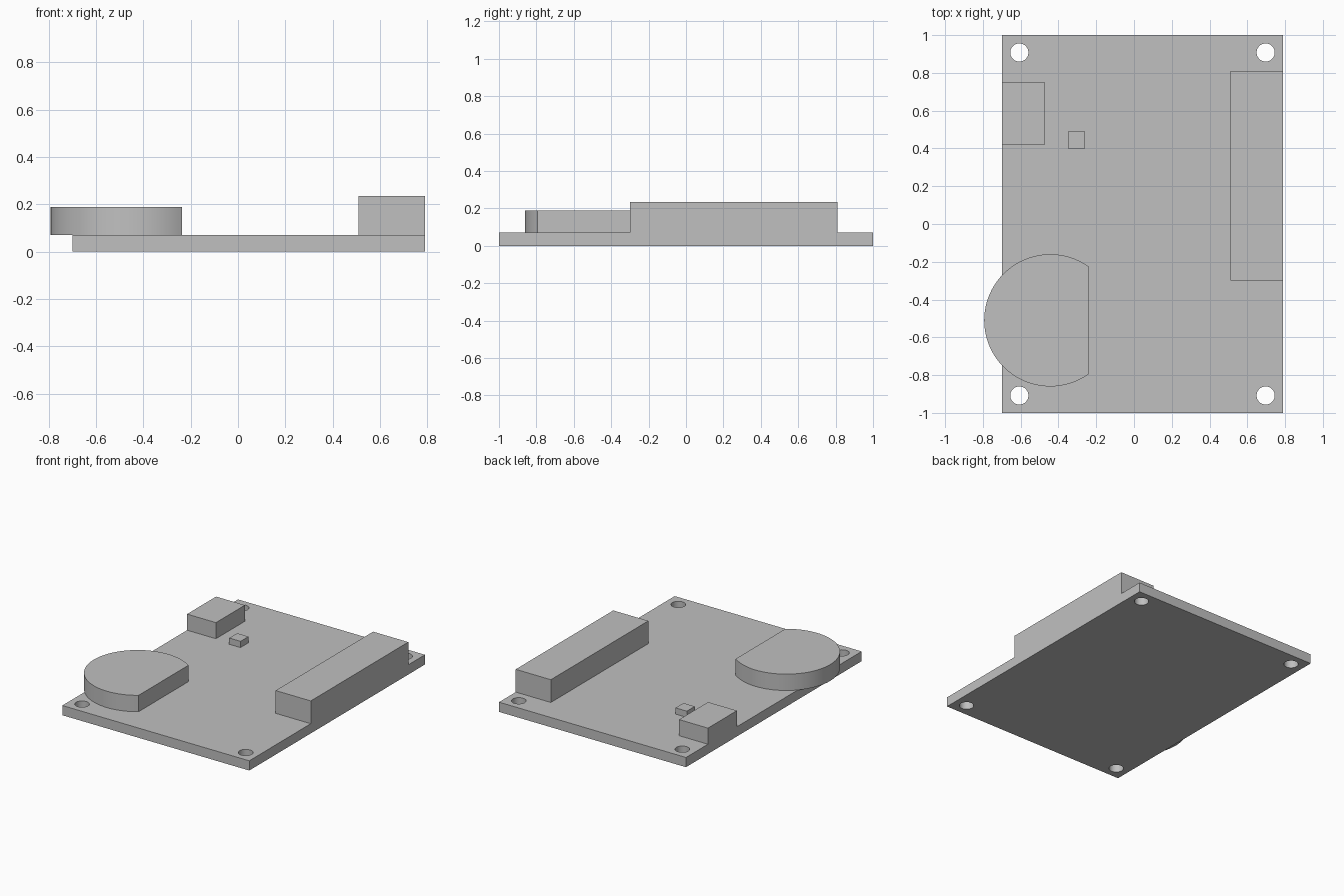
import bpy
import bmesh
from math import cos, sin, acos, pi, radians
from mathutils import Vector

cube = bpy.data.objects.get("Cube")
if cube:
    bpy.data.objects.remove(cube, do_unlink=True)

# Single plain material
grey = bpy.data.materials.new("plain_grey")
grey.use_nodes = True
colour = (0.53, 0.53, 0.53, 1)
grey.diffuse_color = colour
grey.node_tree.nodes["Principled BSDF"].inputs["Base Color"].default_value = colour


def prism(name, outline, bottom, top):
    """Extrude a flat outline from bottom to top."""
    bm = bmesh.new()
    face = bm.faces.new([bm.verts.new((x, y, bottom)) for x, y in outline])
    new = bmesh.ops.extrude_face_region(bm, geom=[face])["geom"]
    verts = [v for v in new if isinstance(v, bmesh.types.BMVert)]
    bmesh.ops.translate(bm, verts=verts, vec=Vector((0, 0, top - bottom)))
    bmesh.ops.recalc_face_normals(bm, faces=bm.faces)
    mesh = bpy.data.meshes.new(name)
    bm.to_mesh(mesh)
    bm.free()
    mesh.materials.append(grey)
    obj = bpy.data.objects.new(name, mesh)
    bpy.context.collection.objects.link(obj)
    return obj


def block(name, x0, x1, y0, y1, bottom, top):
    return prism(name, [(x0, y0), (x1, y0), (x1, y1), (x0, y1)], bottom, top)


def arc(cx, cy, radius, start, end, steps):
    angles = [start + (end - start) * i / steps for i in range(steps + 1)]
    return [(cx + radius * cos(a), cy + radius * sin(a)) for a in angles]


def activate(obj):
    bpy.ops.object.select_all(action="DESELECT")
    obj.select_set(True)
    bpy.context.view_layer.objects.active = obj


def smooth(obj):
    activate(obj)
    bpy.ops.object.shade_smooth_by_angle(angle=radians(30))


BOARD_TOP = 0.07
LEFT, RIGHT = -0.70, 0.79
MIDDLE = (LEFT + RIGHT) / 2

# Base board with a mounting hole in each corner
board = block("board", LEFT, RIGHT, -1, 1, 0, BOARD_TOP)
for sx in (-1, 1):
    for sy in (-1, 1):
        outline = arc(MIDDLE + sx * 0.652, sy * 0.908, 0.048, 0, 2 * pi, 40)[:-1]
        cutter = prism("hole_cutter", outline, -0.1, 0.2)
        cutter.hide_render = True
        cut = board.modifiers.new("mounting_hole", "BOOLEAN")
        cut.operation = "DIFFERENCE"
        cut.solver = "EXACT"
        cut.object = cutter
        activate(board)
        bpy.ops.object.modifier_apply(modifier=cut.name)
        bpy.data.objects.remove(cutter, do_unlink=True)
smooth(board)

# Round holder with one flat side, overhanging the board edge
radius, centre_x, flat_x = 0.35, -0.443, -0.237
half = acos((flat_x - centre_x) / radius)
holder = prism("round_holder",
               arc(centre_x, -0.51, radius, half, 2 * pi - half, 64),
               BOARD_TOP, 0.188)
smooth(holder)

# Rectangular components
block("long_connector", 0.51, RIGHT, -0.30, 0.81, BOARD_TOP, 0.234)
block("side_connector", LEFT, -0.47, 0.42, 0.75, BOARD_TOP, 0.186)
block("small_chip", -0.35, -0.26, 0.40, 0.49, BOARD_TOP, 0.115)
